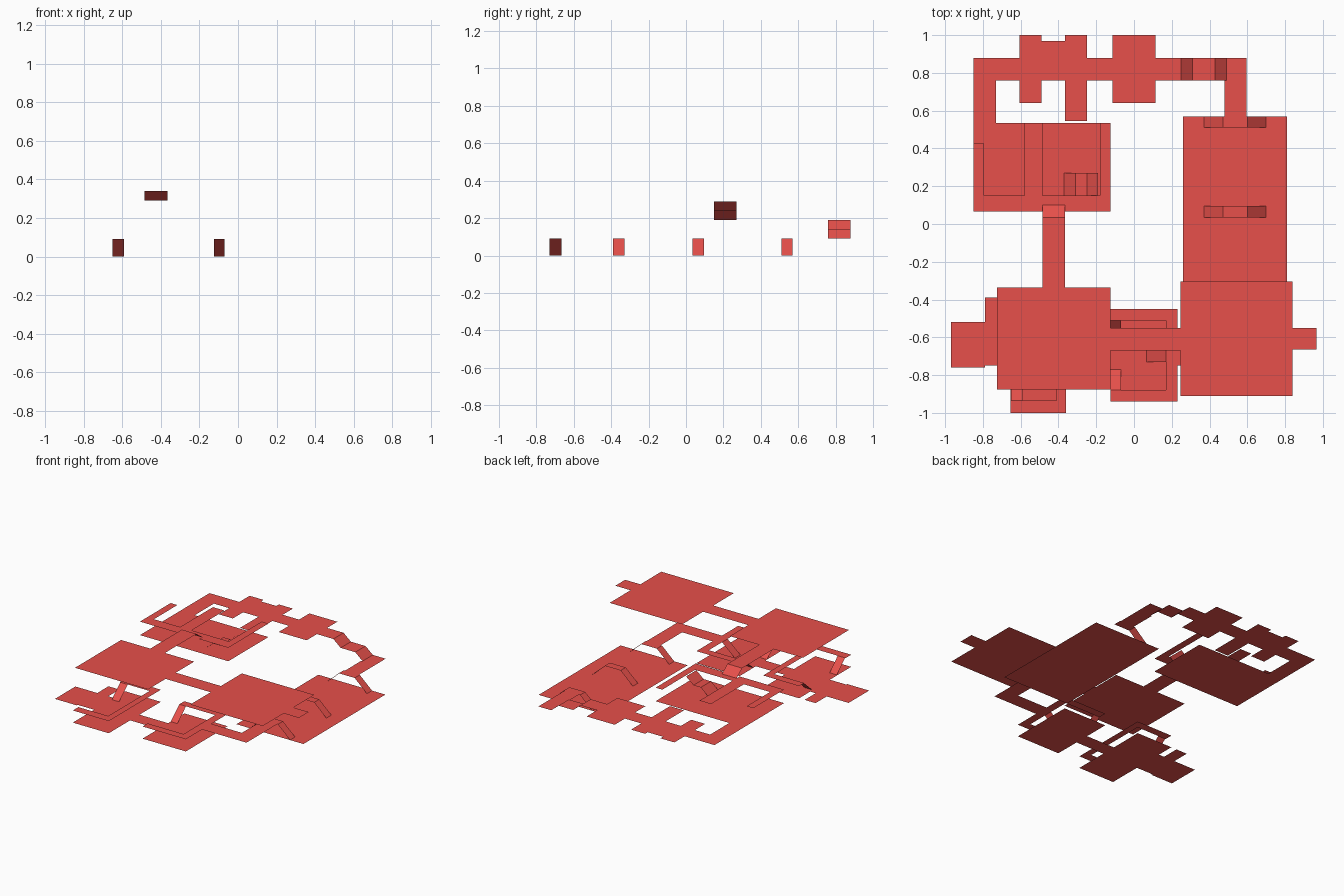
import bpy, bmesh

if "Cube" in bpy.data.objects:
    bpy.data.objects.remove(bpy.data.objects["Cube"])

mat = bpy.data.materials.new("red_floor")
mat.diffuse_color = (0.8, 0.08, 0.07, 1)
mat.use_nodes = True
mat.node_tree.nodes["Principled BSDF"].inputs["Base Color"].default_value = mat.diffuse_color


def sheet(name, quads):
    """Each quad: x0, x1, y0, y1, z at start, z at end, slope axis."""
    bm = bmesh.new()
    for x0, x1, y0, y1, za, zb, axis in quads:
        z = (za, zb, zb, za) if axis == "x" else (za, za, zb, zb)
        pts = zip((x0, x1, x1, x0), (y0, y0, y1, y1), z)
        bm.faces.new([bm.verts.new(p) for p in pts])
    bmesh.ops.remove_doubles(bm, verts=bm.verts, dist=0.0005)
    me = bpy.data.meshes.new(name)
    bm.to_mesh(me)
    bm.free()
    me.materials.append(mat)
    ob = bpy.data.objects.new(name, me)
    bpy.context.collection.objects.link(ob)


def flat(x0, x1, y0, y1, z):
    return (x0, x1, y0, y1, z, z, "x")


L0, L1, L15, L2, L25, L3, TOP = 0, 0.09, 0.14, 0.19, 0.24, 0.29, 0.34

# Top storey: two halls, link, side door, ramp down to the north balcony
sheet("top_west_hall", [flat(-.725, -.125, -.875, -.335, TOP)])
sheet("top_east_hall", [flat(.245, .84, -.91, -.305, TOP)])
sheet("top_link", [flat(-.125, .245, -.67, -.55, TOP)])
sheet("top_east_door", [flat(.84, .965, -.665, -.55, TOP)])
sheet("top_north_passage", [flat(-.485, -.365, -.335, .035, TOP),
                            (-.485, -.365, .035, .10, TOP, L3, "y")])

# North-west hall with balcony and two-flight stair
sheet("northwest_floor", [flat(-.85, -.125, .065, .535, L2)])
sheet("northwest_balcony", [
    flat(-.85, -.485, .065, .10, L3), flat(-.365, -.125, .065, .10, L3),
    flat(-.85, -.125, .10, .15, L3), flat(-.85, -.795, .15, .425, L3),
    flat(-.58, -.485, .15, .535, L3), flat(-.18, -.125, .15, .535, L3)])
sheet("northwest_stair", [
    (-.37, -.31, .15, .27, L2, L25, "x"), flat(-.31, -.25, .15, .27, L25),
    (-.25, -.19, .15, .27, L25, L3, "x")])

# North corridor with side bays
sheet("north_corridor", [flat(-.85, -.73, .535, .76, L2),
                         flat(-.85, .25, .76, .88, L2)])
for i, (x0, x1, y0, y1) in enumerate([
        (-.605, -.49, .64, 1.0), (-.365, -.25, .64, 1.0), (-.115, .115, .64, 1.0)]):
    sheet(f"north_bay_{i}", [flat(x0, x1, y0, .76, L2), flat(x0, x1, .88, y1, L2)])
sheet("north_bay_link", [flat(-.49, -.365, .88, .97, L2)])
sheet("north_bay_step", [flat(-.365, -.25, .545, .64, L2)])

# Descending steps to the east court
sheet("northeast_descent", [
    (.25, .31, .76, .88, L2, L15, "x"), flat(.31, .43, .76, .88, L15),
    (.43, .49, .76, .88, L15, L1, "x"), flat(.49, .595, .76, .88, L1),
    flat(.48, .595, .57, .76, L1)])

# East court with three ramped bridges
sheet("east_court", [flat(.26, .81, -.39, .57, L0)])
for i, y in enumerate((.54, .065, -.36)):
    a, b = y - .03, y + .03
    sheet(f"bridge_{i}", [(.37, .47, a, b, L0, L1, "x"), flat(.47, .60, a, b, L1),
                          (.60, .70, a, b, L1, L0, "x")])
sheet("under_passage", [flat(.48, .595, -.75, -.39, L1), flat(.23, .48, -.75, -.64, L1)])

# South middle room: floor, raised gallery, ramps
sheet("south_room_floor", [flat(-.125, .23, -.94, -.45, L0)])
sheet("south_room_gallery", [
    flat(-.125, .23, -.94, -.88, L1), flat(.17, .23, -.88, -.51, L1),
    flat(-.125, .23, -.51, -.45, L1)])
sheet("south_room_ramps", [
    (-.125, -.07, -.88, -.77, L1, L0, "y"), (-.125, -.07, -.61, -.51, L0, L1, "y"),
    (.065, .17, -.73, -.665, L0, L1, "x")])
sheet("south_link", [flat(-.36, -.125, -.75, -.64, L0)])

# South-west room: floor, raised gallery, ramps
sheet("southwest_floor", [flat(-.655, -.36, -1.0, -.39, L0)])
sheet("southwest_gallery", [
    flat(-.655, -.36, -1.0, -.935, L1), flat(-.41, -.36, -.935, -.45, L1),
    flat(-.655, -.36, -.45, -.39, L1)])
sheet("southwest_ramps", [
    (-.65, -.59, -.935, -.84, L1, L0, "y"), (-.65, -.59, -.55, -.45, L0, L1, "y")])
sheet("west_alcove", [flat(-.79, -.655, -.75, -.52, L0), flat(-.79, -.70, -.52, -.39, L0),
                      flat(-.97, -.79, -.76, -.52, L0)])
